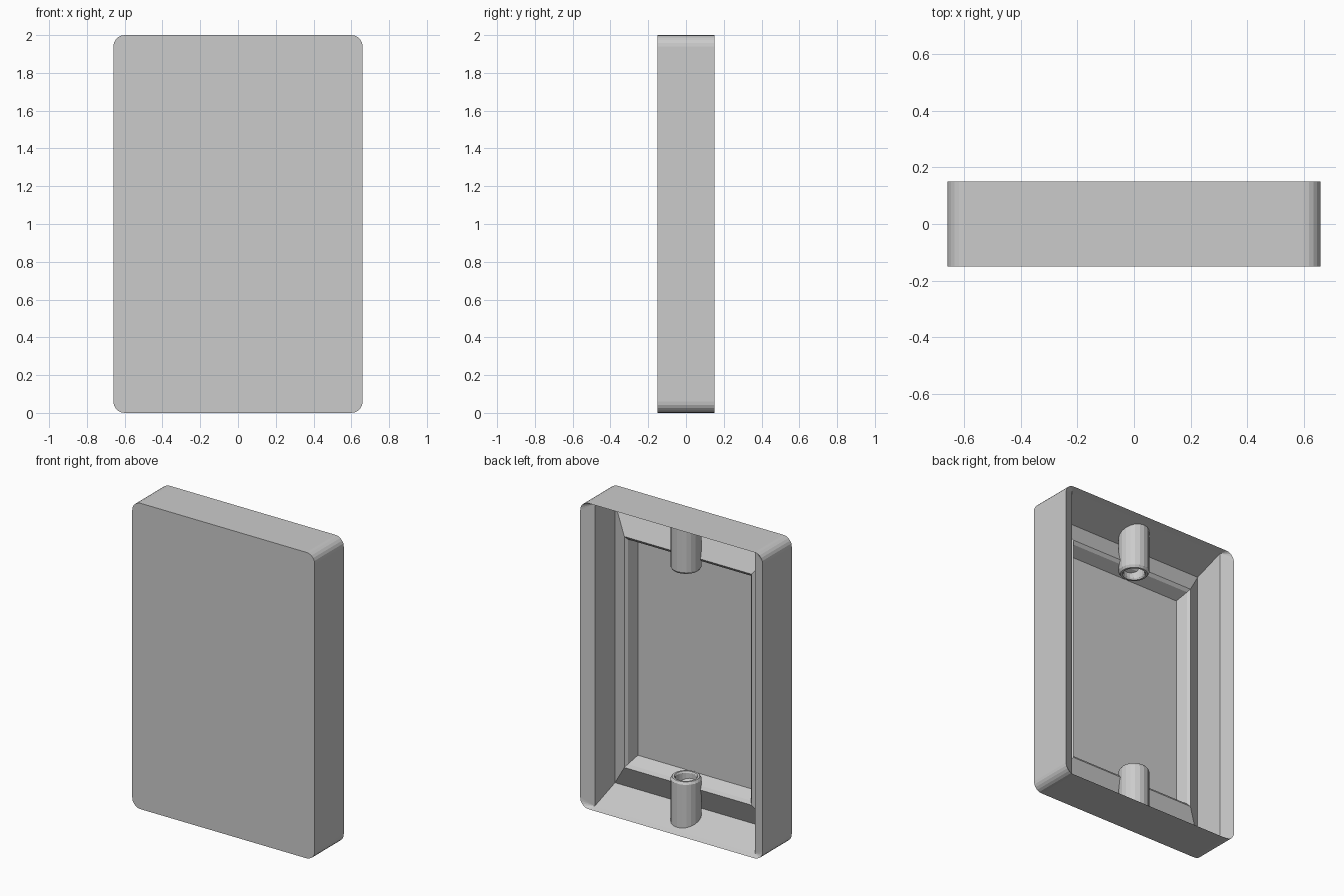
import bpy, bmesh, math
from mathutils import Matrix, Vector

cube = bpy.data.objects.get("Cube")
if cube:
    bpy.data.objects.remove(cube)

HALF_W, HALF_H, DEPTH = 0.66, 1.0, 0.15
CORNER_R, CORNER_STEPS = 0.06, 5

grey = bpy.data.materials.new("plain_grey")
grey.use_nodes = True
colour = (0.6, 0.6, 0.6, 1)
grey.diffuse_color = colour
grey.node_tree.nodes["Principled BSDF"].inputs["Base Color"].default_value = colour


def finish(bm, name):
    bmesh.ops.remove_doubles(bm, verts=bm.verts, dist=1e-5)
    bmesh.ops.recalc_face_normals(bm, faces=bm.faces)
    mesh = bpy.data.meshes.new(name)
    bm.to_mesh(mesh)
    bm.free()
    mesh.materials.append(grey)
    obj = bpy.data.objects.new(name, mesh)
    bpy.context.collection.objects.link(obj)
    return obj


def bridge(bm, a, b):
    n = len(a)
    for i in range(n):
        j = (i + 1) % n
        bm.faces.new((a[i], a[j], b[j], b[i]))


def frame_ring(bm, dx, dz, y, radius):
    """Rounded rectangle inset by dx and dz; radius 0 gives sharp corners."""
    ring = []
    for k, (sx, sz) in enumerate([(1, 1), (-1, 1), (-1, -1), (1, -1)]):
        cx = sx * (HALF_W - dx - radius)
        cz = HALF_H + sz * (HALF_H - dz - radius)
        for s in range(CORNER_STEPS + 1):
            a = math.pi / 2 * (k + s / CORNER_STEPS)
            ring.append(bm.verts.new((cx + radius * math.cos(a), y,
                                      cz + radius * math.sin(a))))
    return ring


# Tray: front face, outer wall, tapered inner wall, raised moulding, panel
sections = [
    (0, 0, -DEPTH, CORNER_R),
    (0, 0, DEPTH, CORNER_R),
    (0.08, 0.012, 0.113, 0),
    (0.08, 0.085, -0.095, 0),
    (0.20, 0.245, -0.02, 0),
    (0.215, 0.265, -0.035, 0),
    (0.235, 0.30, -0.11, 0),
]
bm = bmesh.new()
rings = [frame_ring(bm, *s) for s in sections]
bm.faces.new(rings[0])
for a, b in zip(rings, rings[1:]):
    bridge(bm, a, b)
corners = rings[-1][::CORNER_STEPS + 1]
bm.faces.new(corners)
finish(bm, "tray")


# Hollow pegs: turned profile of (radius, distance from the outer end)
def peg(name, base_z, direction):
    profile = [(0, 0.02), (0.093, 0.02), (0.093, 0.305), (0.083, 0.32),
               (0.07, 0.32), (0.064, 0.31), (0.064, 0.14), (0, 0.14)]
    bm = bmesh.new()
    verts = [bm.verts.new((r, 0, base_z + direction * h)) for r, h in profile]
    edges = [bm.edges.new(pair) for pair in zip(verts, verts[1:])]
    bmesh.ops.spin(bm, geom=verts + edges, cent=(0, 0, 0), axis=(0, 0, 1),
                   angle=math.tau, steps=20, use_merge=True)
    obj = finish(bm, name)
    bpy.ops.object.select_all(action='DESELECT')
    obj.select_set(True)
    bpy.context.view_layer.objects.active = obj
    bpy.ops.object.shade_smooth_by_angle(angle=math.radians(15))


peg("lower_peg", 0, 1)
peg("upper_peg", 2 * HALF_H, -1)
